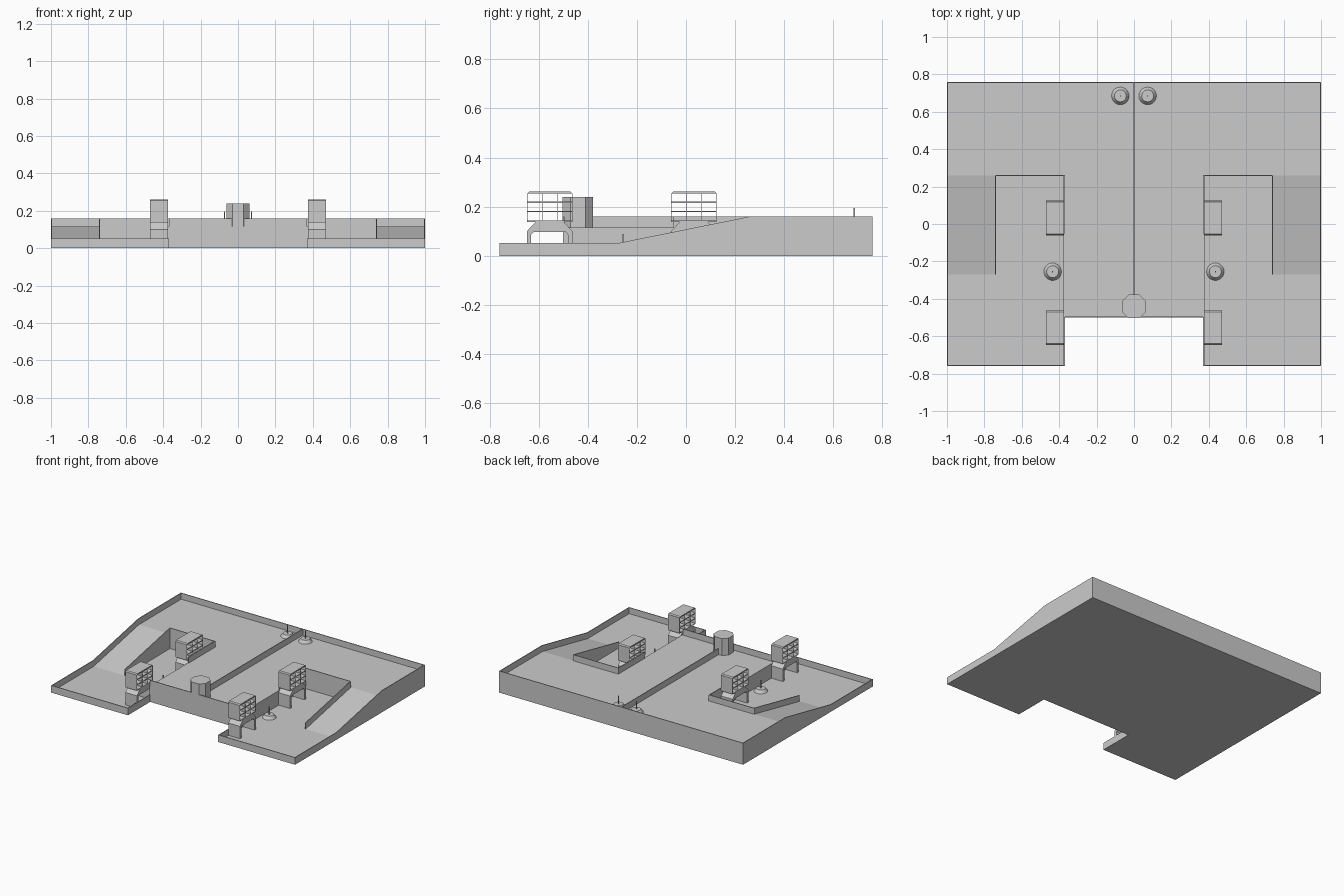
import bpy, bmesh, math
from mathutils import Vector

if "Cube" in bpy.data.objects:
    bpy.data.objects.remove(bpy.data.objects["Cube"])

LOW, HIGH = 0.008, 0.115        # floor levels
RIM_LOW, RIM_HIGH = 0.053, 0.16  # rim tops
T = 0.006                       # rim thickness


def finish(name, bm):
    bmesh.ops.recalc_face_normals(bm, faces=bm.faces)
    me = bpy.data.meshes.new(name)
    bm.to_mesh(me)
    bm.free()
    ob = bpy.data.objects.new(name, me)
    bpy.context.collection.objects.link(ob)
    return ob


def prism(name, pts, axis, start, end):
    """Closed 2D profile extruded along one axis."""
    put = {'x': lambda a, b, t: (t, a, b),
           'y': lambda a, b, t: (a, t, b),
           'z': lambda a, b, t: (a, b, t)}[axis]
    bm = bmesh.new()
    face = bm.faces.new([bm.verts.new(put(a, b, start)) for a, b in pts])
    geo = bmesh.ops.extrude_face_region(bm, geom=[face])['geom']
    move = Vector(put(0, 0, end - start))
    bmesh.ops.translate(bm, vec=move, verts=[v for v in geo if isinstance(v, bmesh.types.BMVert)])
    return finish(name, bm)


def rect(a0, b0, a1, b1):
    return [(a0, b0), (a1, b0), (a1, b1), (a0, b1)]


def sheet(name, pts):
    bm = bmesh.new()
    bm.faces.new([bm.verts.new(p) for p in pts])
    return finish(name, bm)


# Underside and upper floor
sheet("underside", [(x, y, 0) for x, y in [(-1, .76), (1, .76), (1, -.76), (.37, -.76),
                                           (.37, -.5), (-.37, -.5), (-.37, -.76), (-1, -.76)]])
sheet("upper_floor", [(x, y, HIGH) for x, y in [(-1, .76), (-1, .26), (-.37, .26), (-.37, -.5),
                                                (.37, -.5), (.37, .26), (1, .26), (1, .76)]])
# Walls across the middle
prism("back_wall", rect(-1, 0, 1, RIM_HIGH), 'y', .76 - T, .76)
prism("middle_front_wall", rect(-.37, 0, .37, RIM_HIGH), 'y', -.5, -.5 + T)
prism("centre_divider", rect(-.38, HIGH, .755, RIM_HIGH), 'x', -T / 2, T / 2)
# Octagonal pillar
c, r, k = -.44, .062, .03
prism("pillar", [(-r, c - k), (-k, c - r), (k, c - r), (r, c - k),
                 (r, c + k), (k, c + r), (-k, c + r), (-r, c + k)], 'z', HIGH, .24)


def shelf_tower(s, y):
    x0, x1 = s * .375, s * .47
    # arched stand
    arch = [(-.093, LOW), (-.093, .1), (-.055, .14), (.055, .14), (.093, .1), (.093, LOW),
            (.076, LOW), (.076, .085), (.066, .096), (-.066, .096), (-.076, .085), (-.076, LOW)]
    prism("tower_stand", [(y + a, b) for a, b in arch], 'x', x0, x1)
    # horizontal shelves and chamfered lid
    for z in (.138, .178, .216):
        prism("tower_shelf", rect(y - .093, z, y + .093, z + .005), 'x', x0, x1)
    lid = [(-.093, .253), (.093, .253), (.085, .261), (-.085, .261)]
    prism("tower_lid", [(y + a, b) for a, b in lid], 'x', x0, x1)
    # upright panels
    for dy in (-.092, -.031, .031, .092):
        prism("tower_upright", rect(y + dy - .001, .14, y + dy + .001, .254), 'x', x0, x1)


def peg(x, y, z):
    bm = bmesh.new()
    bmesh.ops.create_cone(bm, cap_ends=True, segments=20, radius1=.047, radius2=.032, depth=.022)
    bmesh.ops.translate(bm, vec=(x, y, z + .011), verts=bm.verts)
    finish("peg_base", bm)
    prism("peg_stick", rect(x - .003, y - .003, x + .003, y + .003), 'z', z + .02, z + .08)


for s in (-1, 1):
    # Lower floor and ramp
    sheet("lower_floor", [(s * x, y, LOW) for x, y in [(.37, -.76), (1, -.76), (1, -.27),
                                                       (.74, -.27), (.74, .26), (.37, .26)]])
    sheet("ramp", [(s * .74, -.27, LOW), (s, -.27, LOW), (s, .26, HIGH), (s * .74, .26, HIGH)])
    # Side rims that follow the ramp
    prism("side_wall", [(-.76, 0), (.76, 0), (.76, RIM_HIGH), (.26, RIM_HIGH),
                        (-.27, RIM_LOW), (-.76, RIM_LOW)], 'x', s * (1 - T), s)
    prism("ramp_wall", [(-.27, LOW), (.26, LOW), (.26, RIM_HIGH), (-.27, RIM_LOW)],
          'x', s * (.74 - T / 2), s * (.74 + T / 2))
    # Cliff between levels, with a partial rim
    prism("cliff_wall", [(-.76, 0), (.26, 0), (.26, RIM_HIGH), (-.05, RIM_HIGH), (-.05, HIGH),
                         (-.5, HIGH), (-.5, RIM_LOW), (-.76, RIM_LOW)],
          'x', s * .37, s * (.37 + T))
    prism("pit_back_wall", rect(s * .37, LOW, s * .74, RIM_HIGH), 'y', .26 - T / 2, .26 + T / 2)
    prism("front_wall", rect(s * .37, 0, s, RIM_LOW), 'y', -.76, -.76 + T)
    # Towers and pegs
    for y in (-.555, .032):
        shelf_tower(s, y)
    peg(s * .435, -.255, LOW)
    peg(s * .073, .685, HIGH)
